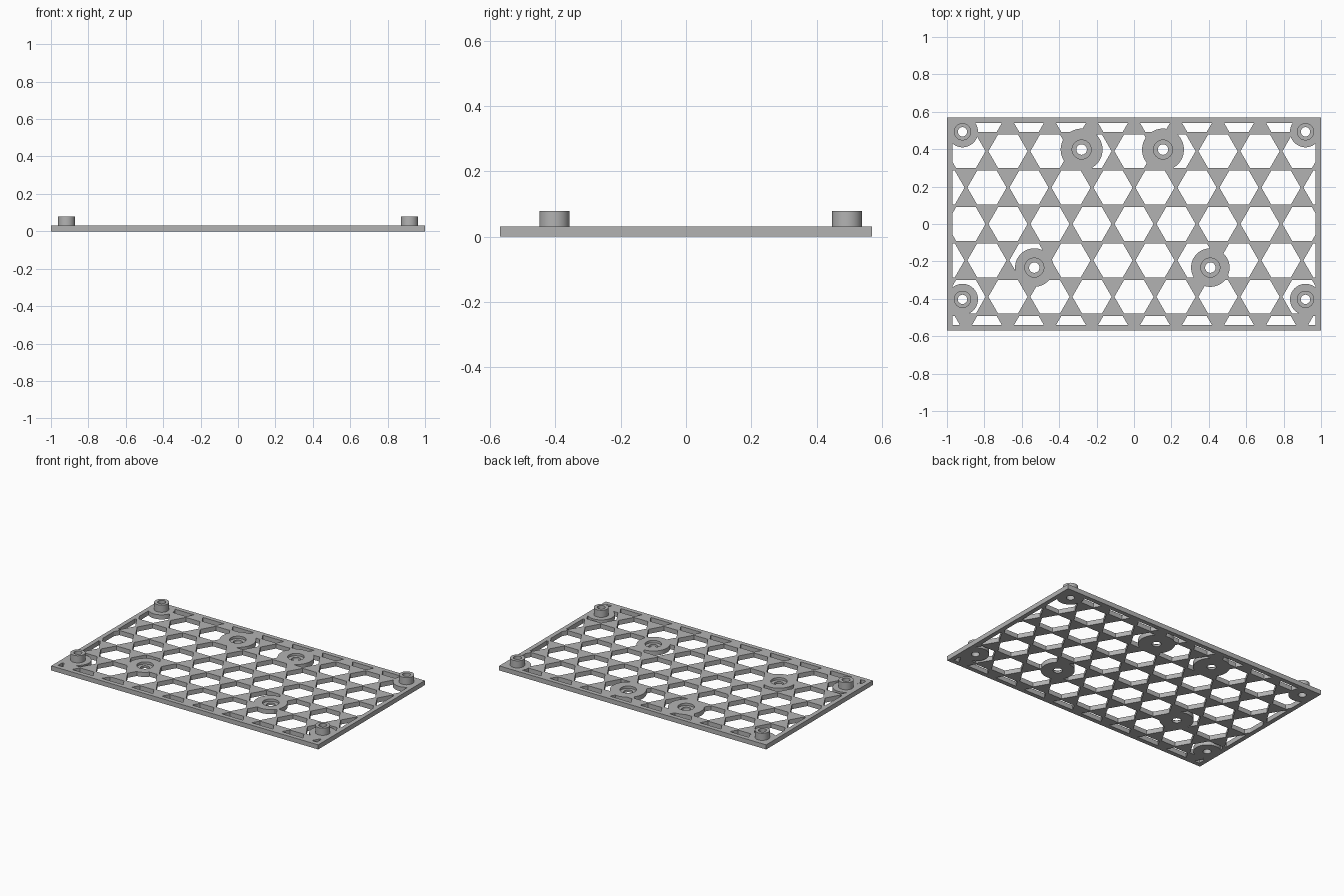
import bpy, bmesh, math
from mathutils import Matrix

cube = bpy.data.objects.get("Cube")
if cube:
    bpy.data.objects.remove(cube)

TOP, HALF_X, HALF_Y, RIM = 0.031, 1.0, 0.57, 0.03
PITCH, WALL = 0.2246, 0.043
CORNERS = [(sx * 0.917, y) for sx in (-1, 1) for y in (-0.403, 0.493)]
SCREWS = [(-0.28, 0.398, 0.112), (0.155, 0.398, 0.112),
          (-0.533, -0.233, 0.103), (0.408, -0.233, 0.103)]

grey = bpy.data.materials.new("plain grey")
grey.use_nodes = True
colour = (0.45, 0.45, 0.45, 1)
grey.diffuse_color = colour
grey.node_tree.nodes["Principled BSDF"].inputs["Base Color"].default_value = colour


def make(name, bm):
    mesh = bpy.data.meshes.new(name)
    bm.to_mesh(mesh)
    bm.free()
    mesh.materials.append(grey)
    obj = bpy.data.objects.new(name, mesh)
    bpy.context.collection.objects.link(obj)
    return obj


def box(name, hx, hy, z0, z1):
    bm = bmesh.new()
    bmesh.ops.create_cube(bm, size=1, matrix=Matrix.Translation((0, 0, (z0 + z1) / 2))
                          @ Matrix.Diagonal((2 * hx, 2 * hy, z1 - z0, 1)))
    return make(name, bm)


def prisms(name, spots, z0, z1, sides=48, turn=0):
    """One upright prism for each (x, y, radius)."""
    bm = bmesh.new()
    for x, y, r in spots:
        bmesh.ops.create_cone(bm, cap_ends=True, segments=sides, radius1=r, radius2=r,
                              depth=z1 - z0,
                              matrix=Matrix.Translation((x, y, (z0 + z1) / 2))
                              @ Matrix.Rotation(turn, 4, "Z"))
    return make(name, bm)


def combine(target, tool, operation):
    """Apply a boolean and discard the tool."""
    mod = target.modifiers.new("boolean", "BOOLEAN")
    mod.object, mod.operation, mod.solver = tool, operation, "EXACT"
    bpy.context.view_layer.update()
    result = target.evaluated_get(bpy.context.evaluated_depsgraph_get())
    mesh = bpy.data.meshes.new_from_object(result)
    target.modifiers.clear()
    target.data = mesh
    bpy.data.objects.remove(tool)


# Honeycomb openings, kept inside the rim and clear of the round pads
cells = []
for row in range(-3, 4):
    for col in range(-5, 6):
        x = (col + 0.5 * (row % 2)) * PITCH
        cells.append((x, row * PITCH * math.sqrt(3) / 2, (PITCH - WALL) / math.sqrt(3)))
honeycomb = prisms("honeycomb_cutter", cells, -0.1, 0.1, 6, math.radians(30))
combine(honeycomb, box("rim_limit", HALF_X - RIM, HALF_Y - RIM, -0.05, 0.06), "INTERSECT")
pads = [(x, y, 0.083) for x, y in CORNERS] + SCREWS
combine(honeycomb, prisms("pad_limit", pads, -0.2, 0.2, 64), "DIFFERENCE")

# Plate with raised corner posts
plate = box("honeycomb_plate", HALF_X, HALF_Y, 0, TOP)
combine(plate, honeycomb, "DIFFERENCE")
posts = [(x, y, 0.046) for x, y in CORNERS]
combine(plate, prisms("corner_posts", posts, 0.01, 0.079), "UNION")

# Through holes, and recesses for the four inner screws
holes = [(x, y, 0.025) for x, y in CORNERS] + [(x, y, 0.028) for x, y, r in SCREWS]
combine(plate, prisms("hole_cutter", holes, -0.1, 0.2, 32), "DIFFERENCE")
recesses = [(x, y, 0.051) for x, y, r in SCREWS]
combine(plate, prisms("recess_cutter", recesses, 0.015, 0.2), "DIFFERENCE")

# Smooth round walls with crisp edges
bpy.ops.object.select_all(action="DESELECT")
plate.select_set(True)
bpy.context.view_layer.objects.active = plate
bpy.ops.object.shade_smooth_by_angle(angle=math.radians(30))
